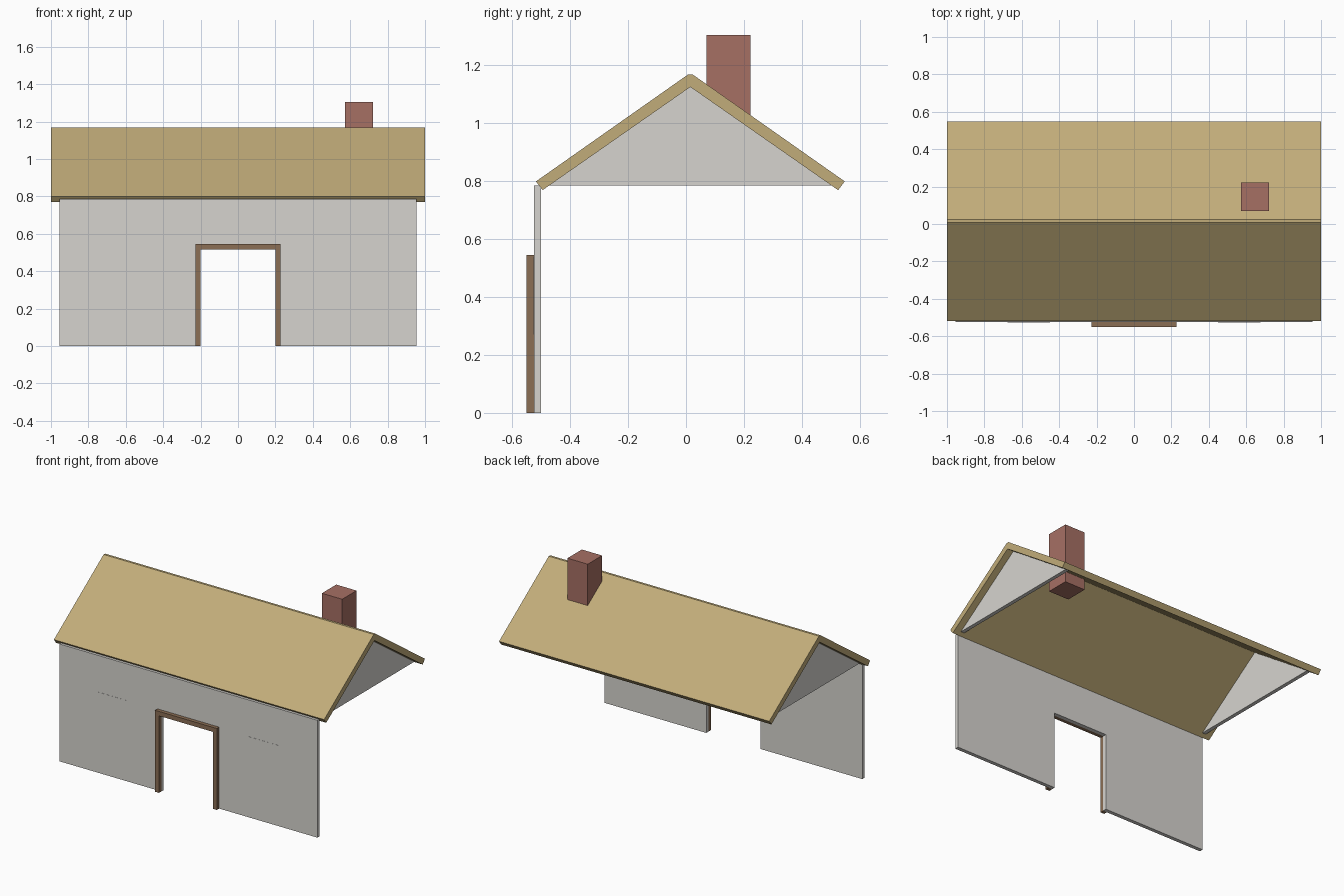
import bpy
import bmesh
from mathutils import Vector

default = bpy.data.objects.get("Cube")
if default:
    bpy.data.objects.remove(default, do_unlink=True)


def make_material(name, srgb):
    """Flat material from display colour, stored as linear values."""
    colour = [(c / 255) ** 2.2 for c in srgb] + [1.0]
    mat = bpy.data.materials.new(name)
    mat.use_nodes = True
    mat.diffuse_color = colour
    mat.node_tree.nodes["Principled BSDF"].inputs["Base Color"].default_value = colour
    return mat


plaster = make_material("plaster_grey", (213, 211, 206))
thatch = make_material("roof_tan", (192, 171, 121))
brick = make_material("brick_red", (165, 111, 100))
timber = make_material("timber_brown", (138, 110, 85))


def extrude(name, profile, axis, start, end, mat):
    """Extrude a closed profile along x (profile in y, z) or y (profile in x, z)."""
    bm = bmesh.new()
    if axis == "x":
        points = [(start, a, b) for a, b in profile]
        move = Vector((end - start, 0, 0))
    else:
        points = [(a, start, b) for a, b in profile]
        move = Vector((0, end - start, 0))
    face = bm.faces.new([bm.verts.new(p) for p in points])
    result = bmesh.ops.extrude_face_region(bm, geom=[face], use_keep_orig=True)
    verts = [g for g in result["geom"] if isinstance(g, bmesh.types.BMVert)]
    bmesh.ops.translate(bm, vec=move, verts=verts)
    bmesh.ops.recalc_face_normals(bm, faces=bm.faces)
    mesh = bpy.data.meshes.new(name)
    bm.to_mesh(mesh)
    bm.free()
    mesh.materials.append(mat)
    obj = bpy.data.objects.new(name, mesh)
    bpy.context.collection.objects.link(obj)
    return obj


def rect(a0, a1, b0, b1):
    return [(a0, b0), (a1, b0), (a1, b1), (a0, b1)]


def arch(outer, top, inner, inner_top):
    """Upside-down U shape standing on the ground."""
    return [(-outer, 0), (-outer, top), (outer, top), (outer, 0),
            (inner, 0), (inner, inner_top), (-inner, inner_top), (-inner, 0)]


WALL_X, WALL_TOP, WALL_FRONT, THICK = 0.955, 0.785, -0.525, 0.025
RIDGE_Y = 0.015

# Front wall with doorway, and the door surround standing proud of it
extrude("front_wall", arch(WALL_X, WALL_TOP, 0.2, 0.515), "y",
        WALL_FRONT, WALL_FRONT + THICK, plaster)
extrude("door_frame", arch(0.228, 0.545, 0.2, 0.515), "y",
        WALL_FRONT - THICK, WALL_FRONT, timber)

# Faint blind window panels and gable ends, one per side
gable = [(RIDGE_Y - 0.488, WALL_TOP), (RIDGE_Y + 0.488, WALL_TOP), (RIDGE_Y, 1.125)]
for side, sign in (("left", 1), ("right", -1)):
    extrude(side + "_window_panel", rect(sign * 0.45, sign * 0.675, 0.27, 0.54), "y",
            WALL_FRONT - 0.001, WALL_FRONT + 0.005, plaster)
    extrude(side + "_gable", gable, "x",
            sign * (WALL_X - THICK), sign * WALL_X, plaster)

# Pitched roof with square-cut eaves and a slightly flattened ridge
half = [(0.008, 1.168), (0.533, 0.799), (0.51, 0.769)]
roof = [(RIDGE_Y + y, z) for y, z in half] + [(RIDGE_Y, 1.125)]
roof += [(RIDGE_Y - y, z) for y, z in reversed(half)]
extrude("roof", roof, "x", -1, 1, thatch)

# Chimney passing through the rear slope
extrude("chimney", rect(0.07, 0.222, 0.91, 1.305), "x", 0.572, 0.722, brick)
